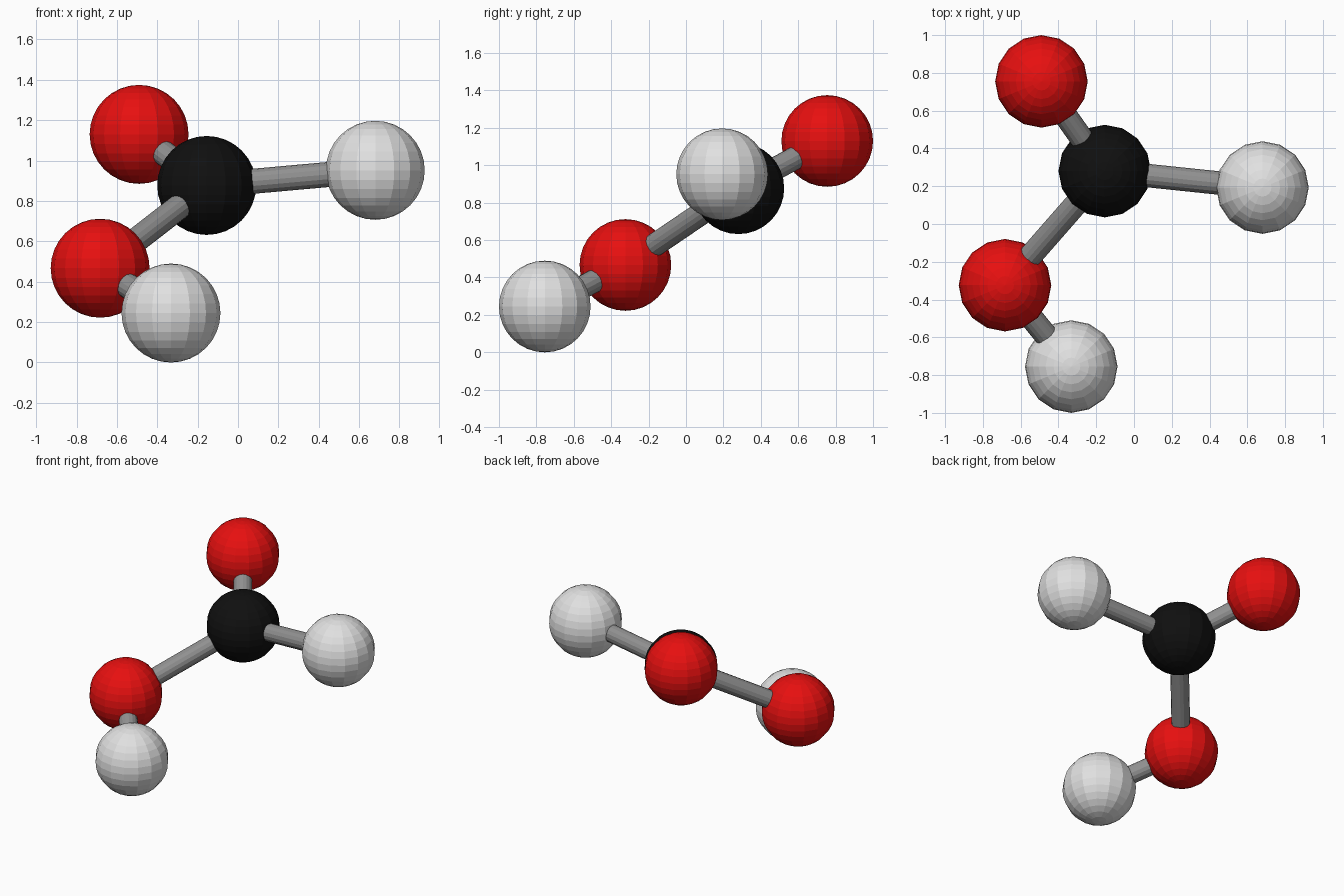
import bpy
from mathutils import Vector

if "Cube" in bpy.data.objects:
    bpy.data.objects.remove(bpy.data.objects["Cube"])

ATOM_R, BOND_R = 0.245, 0.062


def material(name, rgb):
    mat = bpy.data.materials.new(name)
    mat.diffuse_color = (*rgb, 1)
    mat.use_nodes = True
    mat.node_tree.nodes["Principled BSDF"].inputs["Base Color"].default_value = mat.diffuse_color
    return mat


red = material("red", (0.8, 0.005, 0.005))
black = material("black", (0.005, 0.005, 0.005))
white = material("light_grey", (0.75, 0.75, 0.75))
grey = material("mid_grey", (0.28, 0.28, 0.28))

# Atoms: position and colour
atoms = {
    "oxygen_upper": ((-0.49, 0.755, 1.13), red),
    "carbon": ((-0.155, 0.28, 0.877), black),
    "hydrogen_side": ((0.68, 0.193, 0.952), white),
    "oxygen_lower": ((-0.683, -0.324, 0.467), red),
    "hydrogen_lower": ((-0.332, -0.755, 0.245), white),
}
for name, (pos, mat) in atoms.items():
    bpy.ops.mesh.primitive_uv_sphere_add(segments=16, ring_count=16,
                                         radius=ATOM_R, location=pos)
    ob = bpy.context.object
    ob.name = name
    ob.data.materials.append(mat)


# Bonds: rods running between atom centres
def bond(name, start, end):
    a, b = Vector(atoms[start][0]), Vector(atoms[end][0])
    axis = b - a
    bpy.ops.mesh.primitive_cylinder_add(vertices=16, radius=BOND_R,
                                        depth=axis.length, location=(a + b) / 2)
    ob = bpy.context.object
    ob.name = name
    ob.rotation_euler = axis.to_track_quat('Z', 'Y').to_euler()
    ob.data.materials.append(grey)


bond("bond_carbon_upper_oxygen", "carbon", "oxygen_upper")
bond("bond_carbon_hydrogen", "carbon", "hydrogen_side")
bond("bond_carbon_lower_oxygen", "carbon", "oxygen_lower")
bond("bond_oxygen_hydrogen", "oxygen_lower", "hydrogen_lower")
